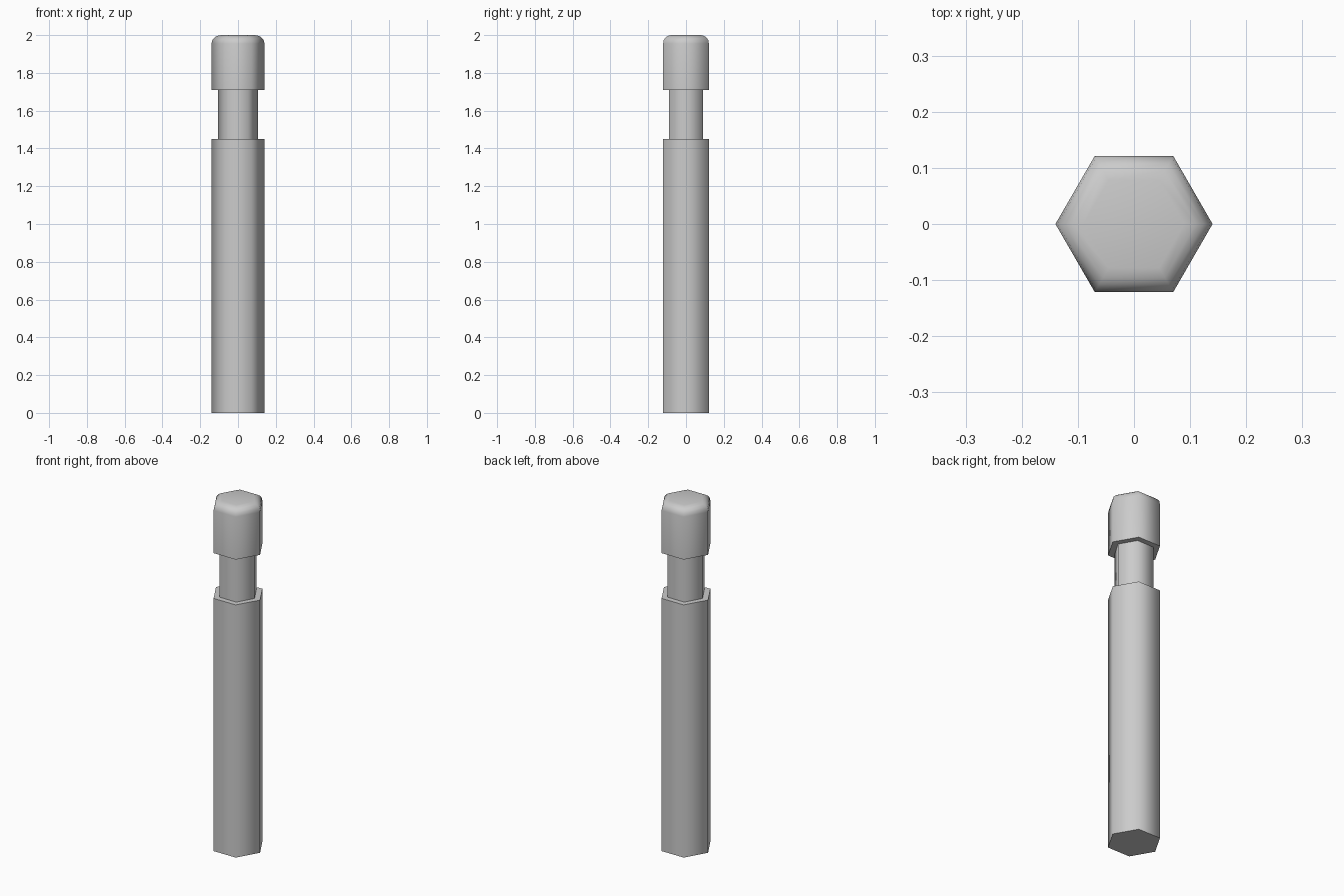
import bpy, bmesh
from math import cos, sin, pi, radians

if "Cube" in bpy.data.objects:
    bpy.data.objects.remove(bpy.data.objects["Cube"])

SIDES = 6

# Hexagonal post: (corner radius, height) from the foot to the rounded cap
profile = [(0.14, 0.0), (0.14, 1.45),             # shaft
           (0.105, 1.45), (0.105, 1.71),          # recessed neck
           (0.14, 1.71), (0.14, 1.955),           # head
           (0.136, 1.974), (0.124, 1.988), (0.11, 1.996), (0.09, 2.0)]  # rounded top

bm = bmesh.new()
rings = [[bm.verts.new((r * cos(2 * pi * i / SIDES), r * sin(2 * pi * i / SIDES), z))
          for i in range(SIDES)] for r, z in profile]
for low, high in zip(rings, rings[1:]):
    for i in range(SIDES):
        j = (i + 1) % SIDES
        bm.faces.new((low[i], low[j], high[j], high[i]))

# Flat end faces
bm.faces.new(rings[0][::-1])
bm.faces.new(rings[-1])

mesh = bpy.data.meshes.new("grooved_hex_post")
bm.to_mesh(mesh)
bm.free()
post = bpy.data.objects.new("grooved_hex_post", mesh)
bpy.context.collection.objects.link(post)

# Soft shading round the sides, sharp at the steps
bpy.context.view_layer.objects.active = post
post.select_set(True)
bpy.ops.object.shade_smooth_by_angle(angle=radians(65))
